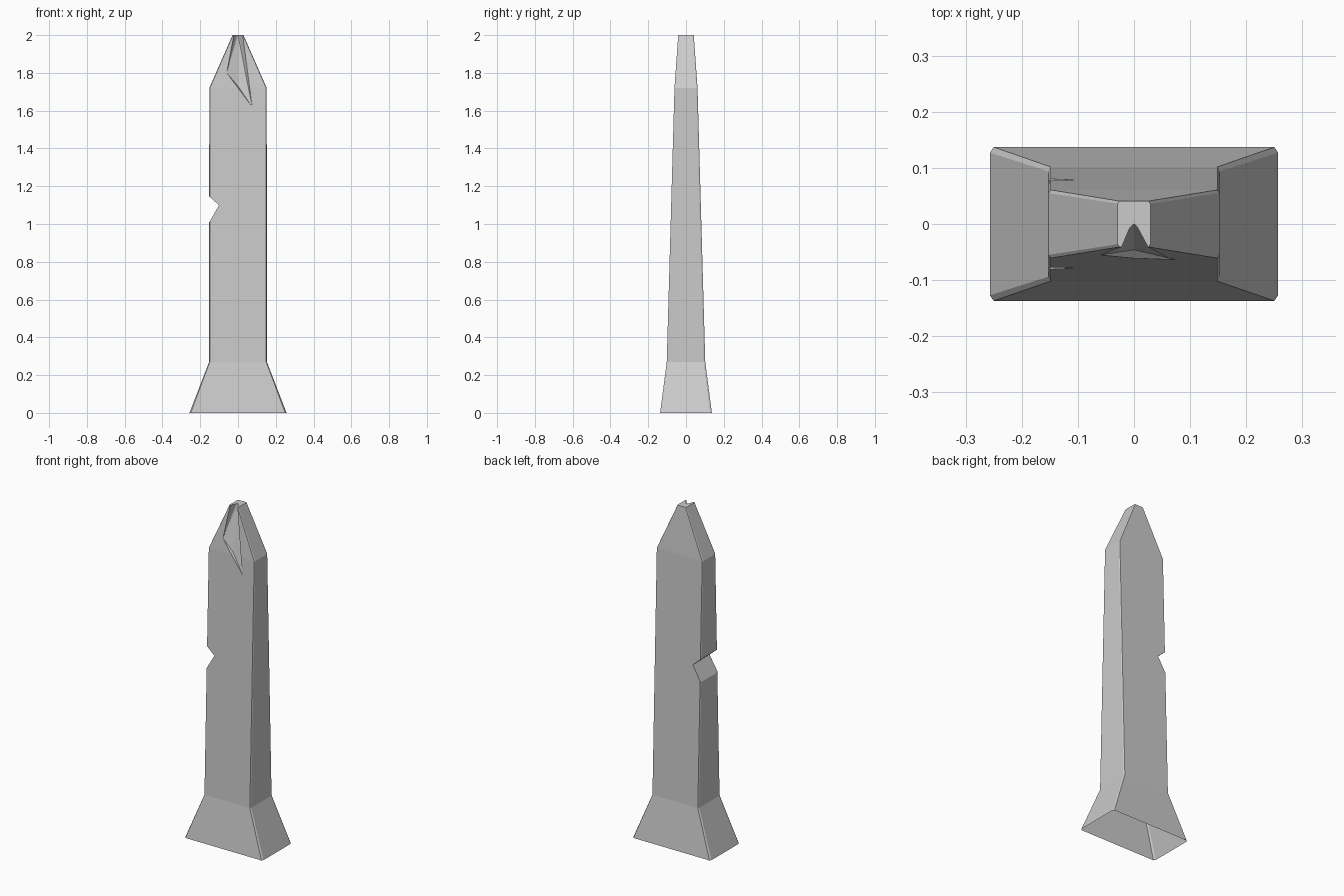
import bpy, bmesh

if "Cube" in bpy.data.objects:
    bpy.data.objects.remove(bpy.data.objects["Cube"])


def mesh_object(name, bm):
    bmesh.ops.recalc_face_normals(bm, faces=bm.faces)
    mesh = bpy.data.meshes.new(name)
    bm.to_mesh(mesh)
    bm.free()
    obj = bpy.data.objects.new(name, mesh)
    bpy.context.collection.objects.link(obj)
    return obj


def hull(name, points):
    bm = bmesh.new()
    for p in points:
        bm.verts.new(p)
    out = bmesh.ops.convex_hull(bm, input=bm.verts)
    loose = {g for g in out["geom_interior"] + out["geom_unused"]
             if isinstance(g, bmesh.types.BMVert)}
    bmesh.ops.delete(bm, geom=list(loose), context='VERTS')
    obj = mesh_object(name, bm)
    obj.hide_render = True
    return obj


# Stone pillar: chamfered rectangles lofted upward (z, half x, half y, x bevel, y bevel)
levels = [(0, 0.257, 0.137, 0.007, 0.01),
          (0.27, 0.153, 0.102, 0.004, 0.008),
          (1.72, 0.152, 0.061, 0.003, 0.006),
          (2.0, 0.029, 0.041, 0.003, 0.005)]
bm = bmesh.new()
rings = []
for z, x, y, bx, by in levels:
    outline = [(x, -y + by), (x, y - by), (x - bx, y), (-x + bx, y),
               (-x, y - by), (-x, -y + by), (-x + bx, -y), (x - bx, -y)]
    rings.append([bm.verts.new((px, py, z)) for px, py in outline])
for lower, upper in zip(rings, rings[1:]):
    for i in range(8):
        j = (i + 1) % 8
        bm.faces.new((lower[i], lower[j], upper[j], upper[i]))
bm.faces.new(rings[0])
bm.faces.new(rings[-1])
pillar = mesh_object("stone_pillar", bm)

# V-shaped notch through the left edge
notch = hull("notch_cutter", [(x, y, z) for y in (-0.3, 0.3)
                              for x, z in ((-0.152, 1.01), (-0.10, 1.10), (-0.152, 1.145),
                                           (-0.25, 1.22), (-0.25, 0.84))])

# Shallow chip on the upper front face, reaching the tip
rim = [(-0.022, -0.041, 2.0), (-0.06, -0.055, 1.8),
       (0.075, -0.0637, 1.62), (0.025, -0.041, 2.0)]
chip = hull("chip_cutter", rim + [(x, -0.12, z) for x, y, z in rim]
            + [(0, -0.046, 1.73), (0, -0.034, 1.985), (0, 0, 2.0),
               (0, 0, 2.03), (-0.022, -0.12, 2.03), (0.025, -0.12, 2.03)])

for cutter in (notch, chip):
    mod = pillar.modifiers.new("cut", 'BOOLEAN')
    mod.operation = 'DIFFERENCE'
    mod.solver = 'EXACT'
    mod.object = cutter
bpy.context.view_layer.update()
cut = bpy.data.meshes.new_from_object(
    pillar.evaluated_get(bpy.context.evaluated_depsgraph_get()))
pillar.modifiers.clear()

# Open underside
bm = bmesh.new()
bm.from_mesh(cut)
base = [f for f in bm.faces if all(v.co.z < 1e-4 for v in f.verts)]
bmesh.ops.delete(bm, geom=base, context='FACES')
bm.to_mesh(cut)
bm.free()
pillar.data = cut
for cutter in (notch, chip):
    bpy.data.objects.remove(cutter)
